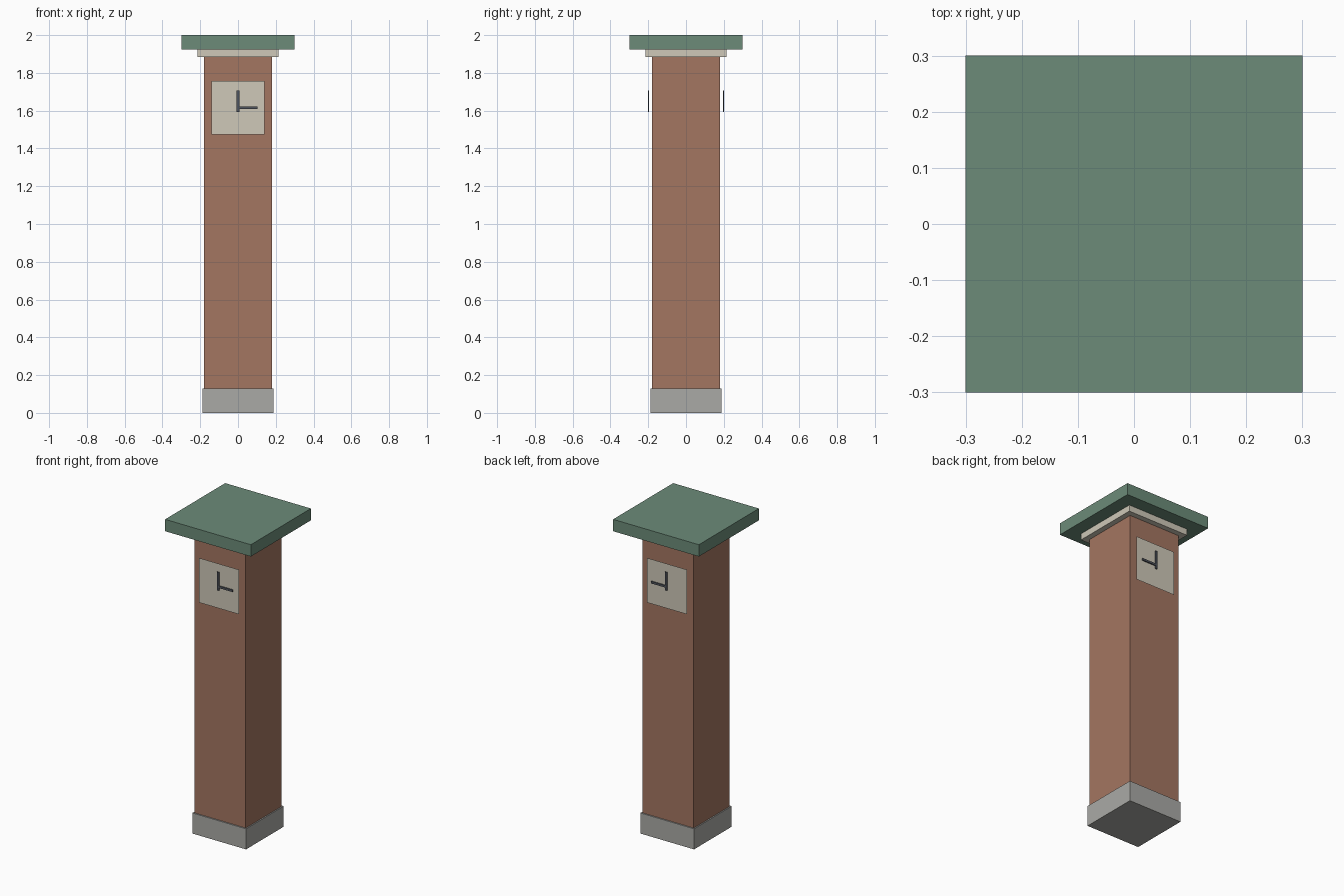
import bpy, bmesh

if "Cube" in bpy.data.objects:
    bpy.data.objects.remove(bpy.data.objects["Cube"])


def material(name, color):
    m = bpy.data.materials.new(name)
    m.diffuse_color = (*color, 1)
    m.use_nodes = True
    m.node_tree.nodes["Principled BSDF"].inputs["Base Color"].default_value = m.diffuse_color
    return m


BRICK = material("brick", (0.37, 0.18, 0.12))
STONE = material("stone", (0.40, 0.40, 0.38))
CREAM = material("cream", (0.62, 0.58, 0.48))
GREEN = material("green_roof", (0.15, 0.26, 0.19))
DARK = material("dark_metal", (0.08, 0.09, 0.11))


def finish(name, bm, mat):
    mesh = bpy.data.meshes.new(name)
    bm.to_mesh(mesh)
    bm.free()
    mesh.materials.append(mat)
    obj = bpy.data.objects.new(name, mesh)
    bpy.context.collection.objects.link(obj)


def box(name, lo, hi, mat):
    bm = bmesh.new()
    bmesh.ops.create_cube(bm, size=1)
    for v in bm.verts:
        v.co = [(a + b) / 2 + c * (b - a) for a, b, c in zip(lo, hi, v.co)]
    finish(name, bm, mat)


def slab(name, half, z0, z1, mat):
    box(name, (-half, -half, z0), (half, half, z1), mat)


# Stacked tower body
slab("base", 0.188, 0, 0.13, STONE)
slab("shaft", 0.18, 0.13, 1.885, BRICK)
slab("cornice", 0.215, 1.885, 1.925, CREAM)
slab("roof", 0.30, 1.925, 2.0, GREEN)

# Clock on the front and the back
for side, s in (("front", -1), ("back", 1)):
    # Flat dial, facing outwards
    bm = bmesh.new()
    corners = [(-0.14, 1.475), (0.14, 1.475), (0.14, 1.757), (-0.14, 1.757)]
    bm.faces.new([bm.verts.new((-s * x, s * 0.19, z)) for x, z in corners])
    finish(side + "_dial", bm, CREAM)

    # Hands
    y0, y1 = sorted((s * 0.195, s * 0.202))
    box(side + "_minute_hand", (-0.007, y0, 1.592), (0.007, y1, 1.708), DARK)
    box(side + "_hour_hand", (0.0, y0, 1.61), (0.103, y1, 1.623), DARK)
